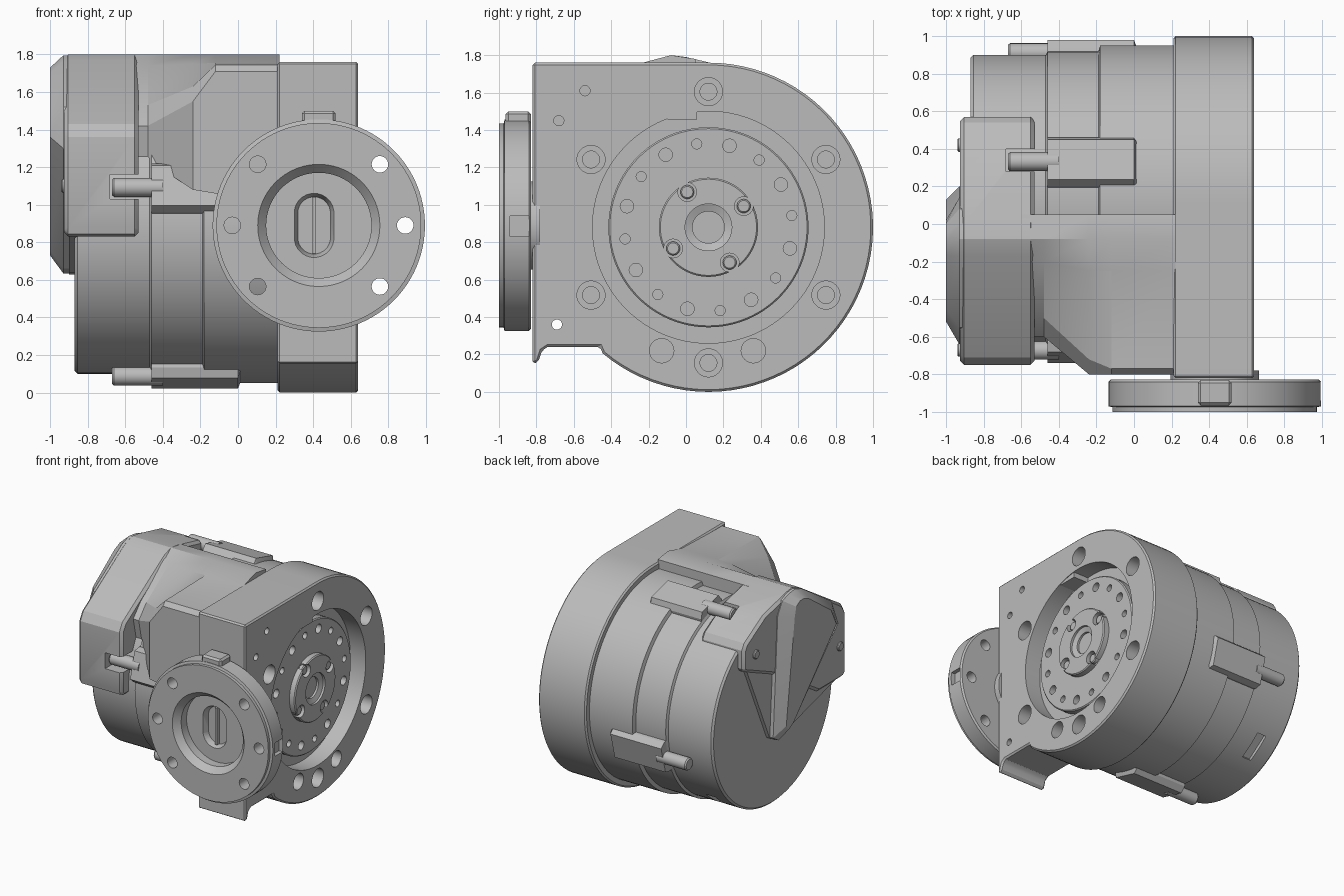
import bpy, bmesh
from math import sin, cos, pi, radians

if "Cube" in bpy.data.objects:
    bpy.data.objects.remove(bpy.data.objects["Cube"], do_unlink=True)

mat = bpy.data.materials.new("machined grey")
mat.use_nodes = True
GREY = (0.5, 0.5, 0.5, 1)
mat.diffuse_color = GREY
mat.node_tree.nodes["Principled BSDF"].inputs["Base Color"].default_value = GREY

CY, CZ = 0.12, 0.88          # main axis, running along x
FX, FZ = 0.43, 0.89          # front flange axis, running along y


def place(axis, a, u, v):
    return (a, u, v) if axis == "x" else (u, a, v)


def finish(name, bm):
    bmesh.ops.remove_doubles(bm, verts=bm.verts, dist=1e-5)
    bmesh.ops.recalc_face_normals(bm, faces=bm.faces)
    mesh = bpy.data.meshes.new(name)
    bm.to_mesh(mesh)
    bm.free()
    obj = bpy.data.objects.new(name, mesh)
    bpy.context.collection.objects.link(obj)
    mesh.materials.append(mat)
    return obj


def add_loft(bm, stations, axis="x"):
    """Skin equal-count outlines [(position, [(u, v)...])...] and cap both ends."""
    rings = [[bm.verts.new(place(axis, a, u, v)) for u, v in pts] for a, pts in stations]
    n = len(rings[0])
    for r, s in zip(rings, rings[1:]):
        for i in range(n):
            j = (i + 1) % n
            bm.faces.new((r[i], r[j], s[j], s[i]))
    bm.faces.new(rings[0])
    bm.faces.new(rings[-1])


def add_lathe(bm, profile, u, v, axis="x", seg=32):
    """Solid of revolution from (radius, position) pairs."""
    add_loft(bm, [(a, [(u + r * cos(2 * pi * i / seg), v + r * sin(2 * pi * i / seg))
                       for i in range(seg)]) for r, a in profile], axis)


def add_box(bm, x, y, z):
    rect = [(y[0], z[0]), (y[1], z[0]), (y[1], z[1]), (y[0], z[1])]
    add_loft(bm, [(x[0], rect), (x[1], rect)])


def loft(name, stations, axis="x"):
    bm = bmesh.new()
    add_loft(bm, stations, axis)
    return finish(name, bm)


def lathe(name, profile, u, v, axis="x", seg=96):
    bm = bmesh.new()
    add_lathe(bm, profile, u, v, axis, seg)
    return finish(name, bm)


def box(name, x, y, z):
    bm = bmesh.new()
    add_box(bm, x, y, z)
    return finish(name, bm)


def radial(pts, degrees):
    """Turn (sideways, outward) points to a direction around the main axis."""
    c, s = cos(radians(degrees)), sin(radians(degrees))
    return [(CY + r * c - w * s, CZ + r * s + w * c) for w, r in pts]


def bake(obj):
    dg = bpy.context.evaluated_depsgraph_get()
    mesh = bpy.data.meshes.new_from_object(obj.evaluated_get(dg))
    obj.modifiers.clear()
    obj.data = mesh


def cut(obj, bm):
    cutter = finish("cutter", bm)
    cutter.hide_render = True
    mod = obj.modifiers.new("holes", "BOOLEAN")
    mod.operation, mod.solver, mod.object = "DIFFERENCE", "EXACT", cutter
    bake(obj)
    bpy.data.objects.remove(cutter, do_unlink=True)


def soften(obj, width):
    mod = obj.modifiers.new("edges", "BEVEL")
    mod.width, mod.segments, mod.limit_method = width, 1, "ANGLE"
    mod.angle_limit = radians(35)
    bake(obj)


def around(radius, start, count):
    for k in range(count):
        t = radians(start + 360 * k / count)
        yield CY + radius * cos(t), CZ + radius * sin(t)


# Mounting plate: half round at the back, square at the front, small lip below
outline = [(-0.82, 0.15), (-0.82, 1.76)]
outline += [(CY + 0.88 * cos(t), CZ + 0.88 * sin(t))
            for t in (radians(90 - 4 * k) for k in range(56))]
outline += [(-0.46, 0.24), (-0.74, 0.24), (-0.77, 0.22), (-0.79, 0.16)]
plate = loft("mounting_plate", [(0.21, outline), (0.64, outline)])
soften(plate, 0.012)
bm = bmesh.new()
add_lathe(bm, [(0.62, 0.5), (0.62, 0.7)], CY, CZ, seg=96)
for y, z in around(0.725, 30, 6):
    add_lathe(bm, [(0.045, 0.38), (0.045, 0.5), (0.075, 0.5), (0.075, 0.7)], y, z)
for y in (-0.13, 0.36):
    add_lathe(bm, [(0.065, 0.4), (0.065, 0.7)], y, 0.22)
for y, z in ((-0.54, 1.61), (-0.68, 1.45)):
    add_lathe(bm, [(0.027, 0.5), (0.027, 0.7)], y, z)
add_lathe(bm, [(0.027, 0.1), (0.027, 0.7)], -0.69, 0.36)
cut(plate, bm)
box("bore_key", (0.49, 0.635), (-0.1, 0.06), (1.455, 1.505))

# Output disc and hub inside the bore
disc = lathe("output_disc", [(0.535, 0.47), (0.535, 0.56), (0.527, 0.568)], CY, CZ)
bm = bmesh.new()
for k, (y, z) in enumerate(around(0.45, 8, 16)):
    r = 0.036 if k % 2 else 0.027
    add_lathe(bm, [(r, 0.5), (r, 0.7)], y, z, seg=20)
cut(disc, bm)
hub = lathe("output_hub", [(0.265, 0.53), (0.265, 0.61), (0.257, 0.618)], CY, CZ)
bm = bmesh.new()
add_lathe(bm, [(0.085, 0.55), (0.085, 0.585), (0.125, 0.6), (0.125, 0.7)], CY, CZ, seg=48)
for y, z in around(0.22, 31, 4):
    add_lathe(bm, [(0.05, 0.57), (0.05, 0.7)], y, z, seg=24)
cut(hub, bm)
for k, (y, z) in enumerate(around(0.22, 31, 4)):
    lathe(f"hub_screw_{k + 1}", [(0.037, 0.56), (0.037, 0.595), (0.03, 0.602)], y, z, seg=24)

# Stepped motor housing with a shallow window low at the back
housing = lathe("motor_housing", [(0.765, -0.87), (0.78, -0.855), (0.78, -0.47), (0.80, -0.46),
                (0.80, -0.19), (0.83, -0.18), (0.83, 0.25)], CY, CZ, seg=112)
window = radial([(-0.11, 0.75), (0.11, 0.75), (0.11, 0.85), (-0.11, 0.85)], -54)
bm = bmesh.new()
add_loft(bm, [(-0.73, window), (-0.65, window)])
cut(housing, bm)

# Four clamp lugs with pins, a quarter turn apart
section = [(-0.135, 0.7), (-0.135, 0.81), (-0.11, 0.86), (0.11, 0.86), (0.135, 0.81), (0.135, 0.7)]
for k in range(4):
    full = radial(section, 75 + 90 * k)
    low = radial([(w, min(r, 0.77)) for w, r in section], 75 + 90 * k)
    loft(f"clamp_lug_{k + 1}", [(-0.46, full), (0.0, full), (0.03, low)])
    y, z = radial([(0, 0.82)], 75 + 90 * k)[0]
    lathe(f"clamp_pin_{k + 1}", [(0.042, -0.67), (0.05, -0.66), (0.05, -0.4)], y, z, seg=24)

# Cable duct from the end cover to the plate
slant = [(-0.56, 1.24), (-0.6, 1.42), (-0.5, 1.53), (-0.2, 1.74), (-0.08, 1.8), (0.05, 1.78), (0.05, 1.3)]
rounded = [(-0.8, 1.08), (-0.8, 1.55), (-0.72, 1.63), (-0.25, 1.75), (-0.08, 1.8), (0.05, 1.78), (0.05, 1.3)]
square = [(-0.8, 1.06), (-0.8, 1.71), (-0.77, 1.745), (-0.25, 1.755), (-0.08, 1.8), (0.05, 1.78), (0.05, 1.3)]
loft("cable_duct", [(-0.6, slant), (-0.48, slant), (-0.24, rounded), (-0.12, square), (0.22, square)])

# End cover saddle, notched around the clamp pins
saddle = [(-0.72, 0.83), (-0.75, 0.86), (-0.75, 1.36), (-0.71, 1.43), (-0.17, 1.77), (-0.08, 1.8),
          (0.0, 1.79), (0.3, 1.72), (0.54, 1.58), (0.57, 1.53), (0.57, 1.36), (0.2, 1.2), (-0.4, 0.83)]
cover = loft("cover_saddle", [(-0.925, saddle), (-0.53, saddle)])
soften(cover, 0.025)
bm = bmesh.new()
add_box(bm, (-0.68, -0.5), (-0.9, -0.6), (1.03, 1.16))
add_box(bm, (-0.68, -0.5), (0.28, 0.4), (1.6, 1.9))
cut(cover, bm)

# Tapered base below the saddle and the raised wedge on top of it
base = [(-0.7, 0.84), (-0.7, 1.35), (-0.15, 1.74), (0.0, 1.76), (0.5, 1.52), (0.52, 1.38),
        (0.2, 0.67), (0.13, 0.63), (0.05, 0.64)]
loft("cover_base", [(-0.9, base), (-0.86, base)])
wide = [(-0.64, 1.3), (-0.55, 1.52), (-0.17, 1.765), (-0.08, 1.795), (0.0, 1.785), (0.08, 1.76),
        (0.14, 1.66), (0.2, 0.68), (0.13, 0.635), (0.04, 0.66)]
narrow = [(-0.52, 1.36), (-0.45, 1.5), (-0.17, 1.7), (-0.1, 1.73), (-0.05, 1.73), (0.0, 1.7),
          (0.02, 1.62), (0.13, 0.77), (0.1, 0.73), (0.04, 0.76)]
loft("cover_wedge", [(-1.0, narrow), (-0.93, wide), (-0.86, wide)])
for k, (y, z) in enumerate(((0.42, 1.45), (-0.67, 1.1))):
    lathe(f"cover_screw_{k + 1}", [(0.03, -0.94), (0.036, -0.933), (0.036, -0.88)], y, z, seg=20)

# Front flange with dished centre, bolt holes, oblong slot and rim notch
flange = lathe("front_flange", [(0.0001, -0.88), (0.28, -0.88), (0.28, -0.95), (0.325, -1.0),
               (0.545, -1.0), (0.545, -0.975), (0.565, -0.97), (0.565, -0.84), (0.553, -0.828),
               (0.0001, -0.828)], FX, FZ, "y")
bm = bmesh.new()
for a in (0, 45, 135, 180, 225, 315):
    add_lathe(bm, [(0.044, -1.1), (0.044, -0.7)],
              FX + 0.46 * cos(radians(a)), FZ + 0.46 * sin(radians(a)), "y", 24)


def oblong(r):
    return [(FX - 0.025 + r * cos(t), FZ + (0.065 if t < pi else -0.065) + r * sin(t))
            for t in (pi * (k + 0.5) / 12 for k in range(24))]


add_loft(bm, [(-0.95, oblong(0.106)), (-0.88, oblong(0.106)), (-0.83, oblong(0.085)),
              (-0.7, oblong(0.085))], "y")
add_box(bm, (0.96, 1.1), (-0.94, -0.84), (0.83, 0.94))
cut(flange, bm)
box("slot_bar", (0.395, 0.415), (-0.865, -0.81), (0.74, 1.04))
lathe("flange_neck", [(0.235, -0.835), (0.235, -0.78)], FX, FZ, "y")
soften(box("flange_top_key", (0.34, 0.52), (-0.965, -0.83), (1.4, 1.5)), 0.015)

# Smooth round surfaces, crisp edges
for obj in bpy.context.scene.objects:
    obj.select_set(obj.type == "MESH")
    if obj.type == "MESH":
        bpy.context.view_layer.objects.active = obj
bpy.ops.object.shade_smooth_by_angle(angle=radians(25))
